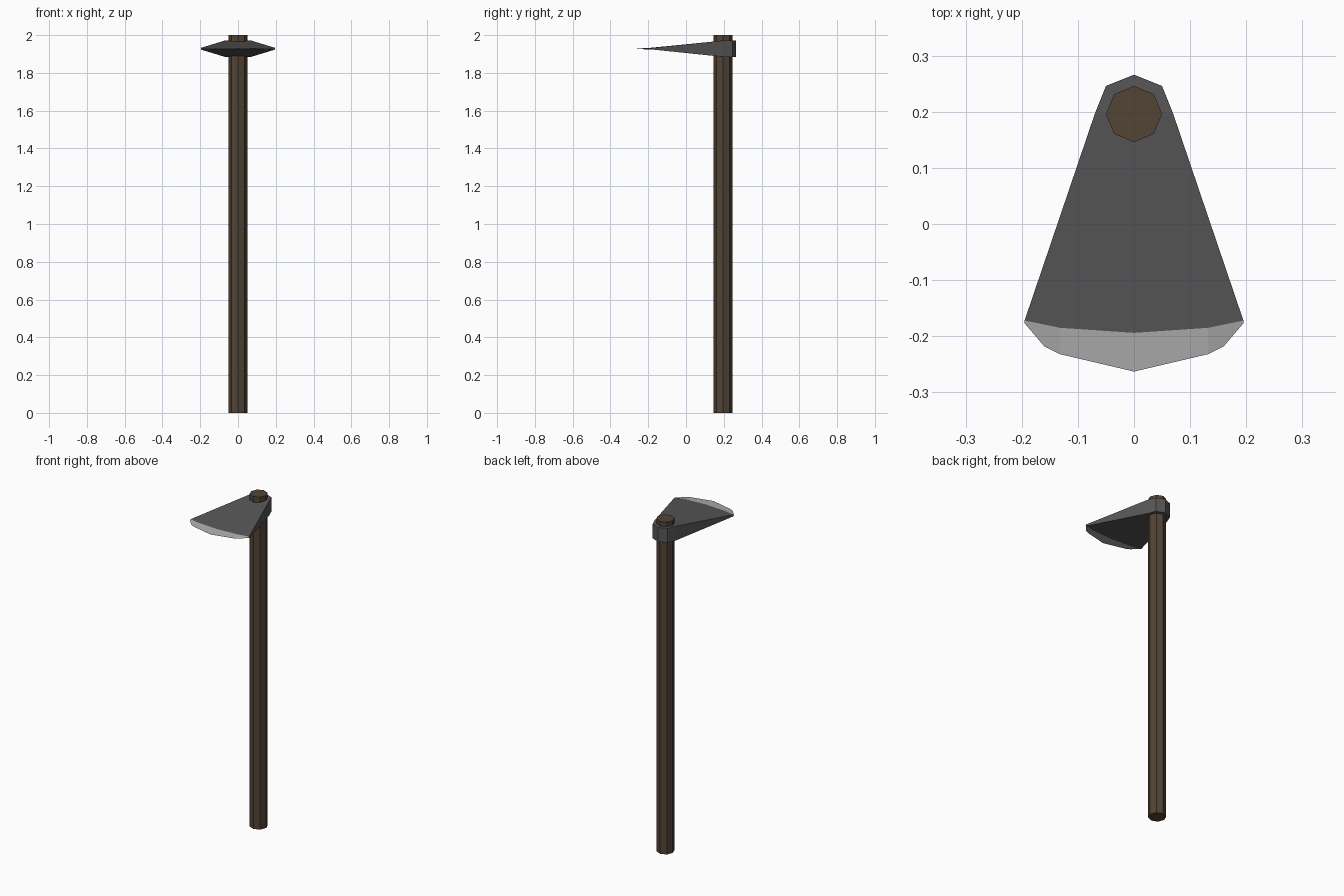
import bpy, bmesh

if "Cube" in bpy.data.objects:
    bpy.data.objects.remove(bpy.data.objects["Cube"])

MID_Z = 1.928      # centre height of the head
HALF = 0.043       # half thickness at the eye
THIN = 0.005       # half thickness where the sharpened bevel starts


def material(name, rgb):
    mat = bpy.data.materials.new(name)
    mat.diffuse_color = (*rgb, 1)
    mat.use_nodes = True
    mat.node_tree.nodes["Principled BSDF"].inputs["Base Color"].default_value = mat.diffuse_color
    return mat


def mirror(points):
    """Complete a right-to-left half outline across x = 0."""
    return points + [(-x, y) for x, y in reversed(points) if x > 0]


wood = material("wood", (0.085, 0.058, 0.034))
iron = material("iron", (0.095, 0.095, 0.095))
steel = material("steel", (0.42, 0.42, 0.42))

# Octagonal handle
bpy.ops.mesh.primitive_cylinder_add(vertices=8, radius=0.05, depth=2, location=(0, 0.196, 1))
handle = bpy.context.object
handle.name = "handle"
handle.data.materials.append(wood)

# Head outlines, each running from +x to -x
eye = mirror([(0.07, 0.196), (0.05, 0.246), (0, 0.266)])
bevel = mirror([(0.195, -0.172), (0.132, -0.185), (0, -0.194)])
edge = mirror([(0.195, -0.177), (0.16, -0.218), (0.132, -0.232), (0, -0.263)])

bm = bmesh.new()


def row(points, dz):
    return [bm.verts.new((x, y, MID_Z + dz)) for x, y in points]


eyes = {s: row(eye, s * HALF) for s in (1, -1)}
bevels = {s: row(bevel, s * THIN) for s in (1, -1)}
tip = row(edge, 0)

# Upper and lower faces: flat eye, tapering cheek, sharpened bevel
for s in (1, -1):
    e, b = eyes[s], bevels[s]
    bm.faces.new(e)
    bm.faces.new([e[0], e[-1]] + b[::-1])
    sharp = [
        [b[0], tip[0], tip[1], tip[2], b[1]],
        [b[1], tip[2], tip[3], b[2]],
        [b[2], tip[3], tip[4], b[3]],
        [b[3], tip[4], tip[5], tip[6], b[4]],
    ]
    for verts in sharp:
        bm.faces.new(verts).material_index = 1

# Walls round the eye and along both sides of the blade
for i in range(len(eye) - 1):
    bm.faces.new([eyes[1][i], eyes[1][i + 1], eyes[-1][i + 1], eyes[-1][i]])
for i in (0, -1):
    bm.faces.new([eyes[1][i], bevels[1][i], bevels[-1][i], eyes[-1][i]])
    bm.faces.new([bevels[1][i], tip[i], bevels[-1][i]])

bmesh.ops.recalc_face_normals(bm, faces=bm.faces[:])
mesh = bpy.data.meshes.new("blade_head")
bm.to_mesh(mesh)
bm.free()
mesh.materials.append(iron)
mesh.materials.append(steel)
head = bpy.data.objects.new("blade_head", mesh)
bpy.context.collection.objects.link(head)
